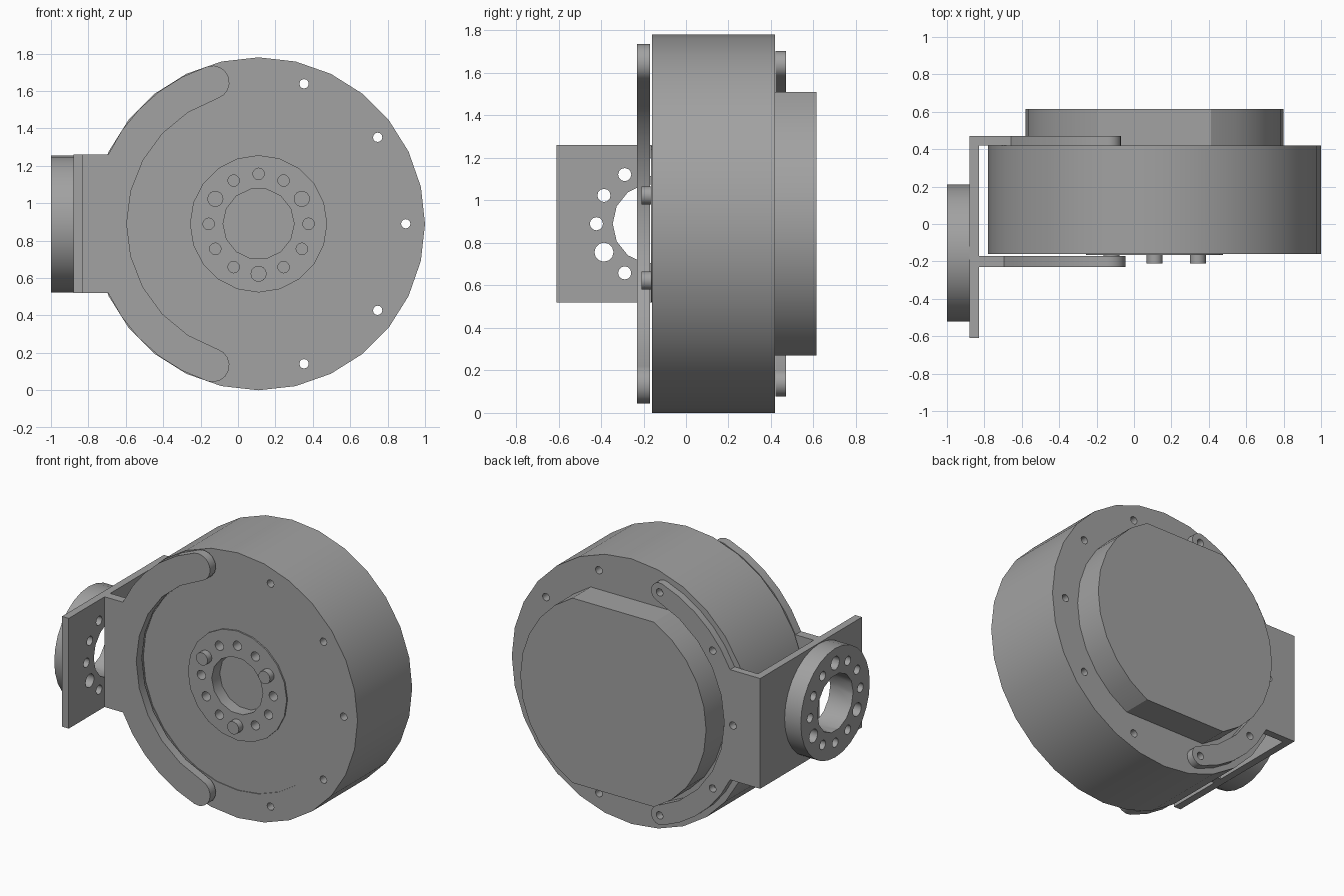
import bpy, bmesh
from math import sin, cos, radians, sqrt, asin, degrees
from mathutils import Vector

if "Cube" in bpy.data.objects:
    bpy.data.objects.remove(bpy.data.objects["Cube"])

grey = bpy.data.materials.new("metal_grey")
grey.use_nodes = True
grey.diffuse_color = (0.36, 0.36, 0.36, 1)
grey.node_tree.nodes["Principled BSDF"].inputs["Base Color"].default_value = grey.diffuse_color

CX, CZ = 0.11, 0.89      # drum axis
FY = -0.155              # side flange axis
BOLT_R = 0.787           # rim bolt circle
HUB_BOLT_R = 0.267


def arc(cx, cy, r, a0, a1, n):
    """Points on an arc, both ends included."""
    angles = [radians(a0 + (a1 - a0) * i / n) for i in range(n + 1)]
    return [(cx + r * cos(a), cy + r * sin(a)) for a in angles]


def circle(cx, cy, r, n):
    return arc(cx, cy, r, 0, 360, n)[:-1]


def polar(cx, cy, r, a):
    return cx + r * cos(radians(a)), cy + r * sin(radians(a))


def prism(name, outlines, axis, lo, hi):
    """Extrude outlines: axis 'y' takes (x, z) points, axis 'x' takes (y, z)."""
    bm = bmesh.new()
    for pts in outlines:
        put = (lambda p, d: (p[0], d, p[1])) if axis == "y" else (lambda p, d: (d, p[0], p[1]))
        face = bm.faces.new([bm.verts.new(put(p, lo)) for p in pts])
        ext = bmesh.ops.extrude_face_region(bm, geom=[face])["geom"]
        step = Vector((0, hi - lo, 0) if axis == "y" else (hi - lo, 0, 0))
        bmesh.ops.translate(bm, vec=step, verts=[v for v in ext if isinstance(v, bmesh.types.BMVert)])
    bmesh.ops.recalc_face_normals(bm, faces=bm.faces)
    mesh = bpy.data.meshes.new(name)
    bm.to_mesh(mesh)
    bm.free()
    mesh.materials.append(grey)
    obj = bpy.data.objects.new(name, mesh)
    bpy.context.collection.objects.link(obj)
    return obj


def activate(obj):
    bpy.ops.object.select_all(action="DESELECT")
    obj.select_set(True)
    bpy.context.view_layer.objects.active = obj


def cut(obj, outlines, axis, lo, hi):
    """Cut the outlines out of obj between two depths."""
    tool = prism("cutter", outlines, axis, lo, hi)
    tool.hide_render = True
    mod = obj.modifiers.new("holes", "BOOLEAN")
    mod.operation, mod.solver, mod.object = "DIFFERENCE", "EXACT", tool
    activate(obj)
    bpy.ops.object.modifier_apply(modifier=mod.name)
    bpy.data.objects.remove(tool)


def smooth(obj, limit=35):
    activate(obj)
    bpy.ops.object.shade_smooth_by_angle(angle=radians(limit))


def bolt_ring(cx, cy, big):
    """Twelve hub holes, the ones at the big angles being wider."""
    return [circle(*polar(cx, cy, HUB_BOLT_R, a), 0.045 if a in big else 0.031, 12)
            for a in range(0, 360, 30)]


# Drum with ten through holes in the rim and a shallow front face
rim_holes = [circle(*polar(CX, CZ, BOLT_R, a), 0.025, 12) for a in range(0, 360, 36)]
drum = prism("drum", [circle(CX, CZ, 0.89, 28)], "y", -0.16, 0.42)
cut(drum, rim_holes, "y", -0.3, 0.6)
cut(drum, [circle(CX, CZ, 0.705, 28)], "y", -0.3, -0.155)
cut(drum, [circle(CX, CZ, 0.19, 14)], "y", -0.3, -0.08)
cut(drum, bolt_ring(CX, CZ, ()), "y", -0.3, -0.08)
smooth(drum)

# Output hub with centre bore, bolt holes and three pegs
hub = prism("output_hub", [circle(CX, CZ, 0.367, 20)], "y", -0.165, -0.155)
cut(hub, [circle(CX, CZ, 0.19, 14)] + bolt_ring(CX, CZ, ()), "y", -0.3, 0)
smooth(hub)
pegs = prism("hub_pegs", [circle(*polar(CX, CZ, HUB_BOLT_R, a), 0.043, 14) for a in (30, 150, 270)],
             "y", -0.21, -0.09)
smooth(pegs)

# Rear housing, round with flat top and bottom
R, FLAT = 0.69, 0.62
half = degrees(asin(FLAT / R))
housing = prism("rear_housing", [arc(CX, CZ, R, -half, half, 10) + arc(CX, CZ, R, 180 - half, 180 + half, 10)],
                "y", 0.42, 0.615)
smooth(housing, 25)


# Bracket arms: curved forks with rounded tips
def fork(name, inner, outer, lo, hi):
    mid, tip = (inner + outer) / 2, (outer - inner) / 2
    half_h = 0.37
    corner = 180 - degrees(asin(half_h / outer))
    upper = [(-0.83, half_h)] + arc(CX, 0, outer, corner, 108, 5)
    upper += arc(*polar(CX, 0, mid, 108), tip, 108, -72, 8)[1:-1]
    upper += arc(CX, 0, inner, 108, 180, 5)
    lower = [(x, -z) for x, z in reversed(upper[:-1])]
    return prism(name, [[(x, z + CZ) for x, z in upper + lower]], "y", lo, hi)


front_fork = fork("front_fork", 0.705, 0.885, -0.23, -0.17)
smooth(front_fork)
rear_fork = fork("rear_fork", 0.723, 0.851, 0.421, 0.47)
cut(rear_fork, rim_holes, "y", 0.3, 0.6)
smooth(rear_fork)

# Mounting plate and round side flange, bored through together
plate = prism("mounting_plate", [[(-0.61, 0.52), (0.47, 0.52), (0.47, 1.26), (-0.61, 1.26)]], "x", -0.88, -0.83)
flange = prism("side_flange", [circle(FY, CZ, 0.366, 28)], "x", -1.0, -0.88)
for part in (plate, flange):
    cut(part, [circle(FY, CZ, 0.19, 14)] + bolt_ring(FY, CZ, (90, 210, 330)), "x", -1.1, -0.7)
    smooth(part)
